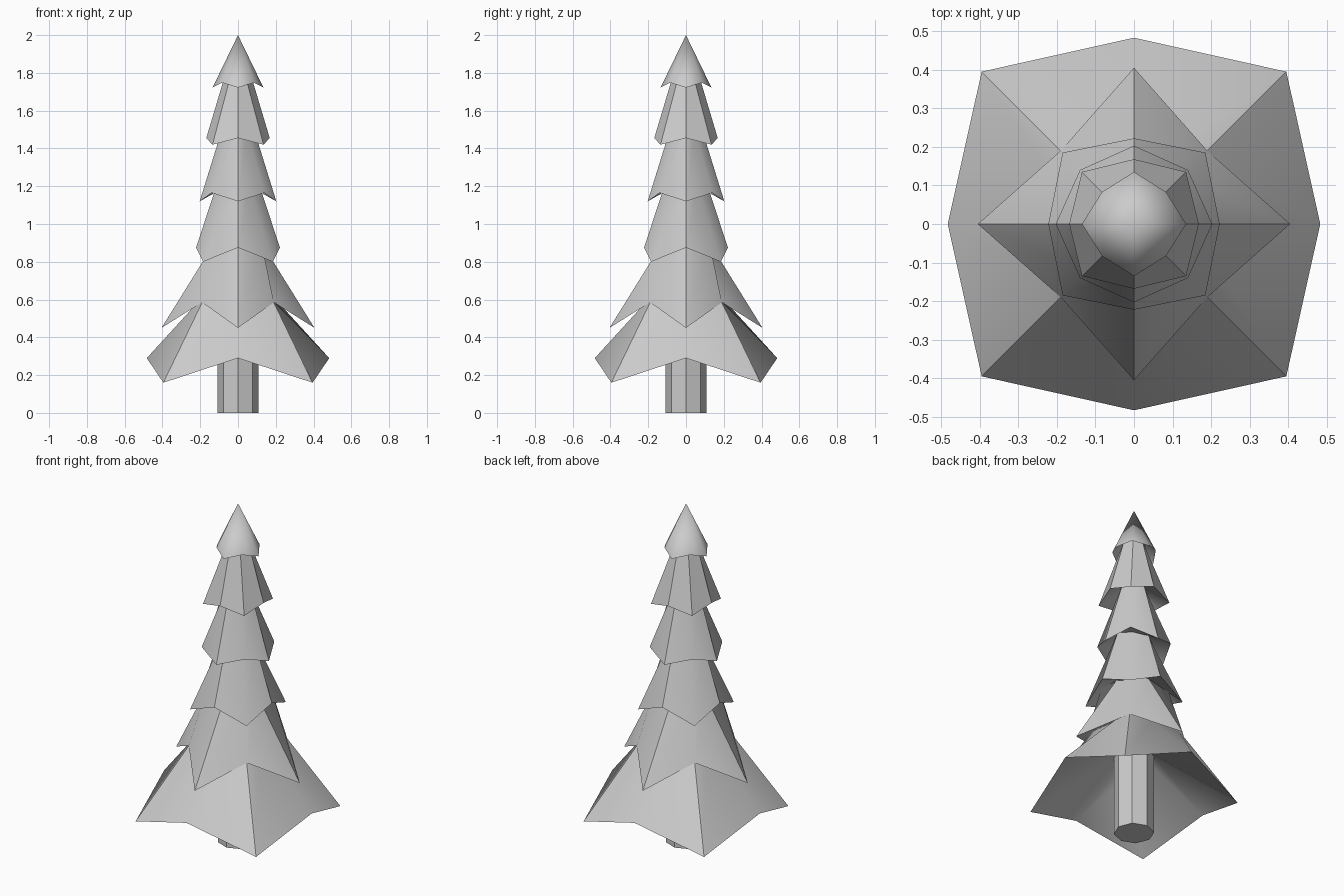
import bpy, bmesh
from math import cos, sin, pi, radians

if "Cube" in bpy.data.objects:
    bpy.data.objects.remove(bpy.data.objects["Cube"])


def ring(bm, axis, diag):
    """Eight points; axis = (radius, z), diag = (x = y offset, z)."""
    pts = []
    for i in range(8):
        a = i * pi / 4
        r, z = axis if i % 2 == 0 else (diag[0] * 2 ** 0.5, diag[1])
        pts.append(bm.verts.new((r * cos(a), r * sin(a), z)))
    return pts


def bridge(bm, low, high):
    for i in range(8):
        j = (i + 1) % 8
        bm.faces.new((low[i], low[j], high[j], high[i]))


def finish(bm, name, angle):
    mesh = bpy.data.meshes.new(name)
    bm.to_mesh(mesh)
    bm.free()
    obj = bpy.data.objects.new(name, mesh)
    bpy.context.collection.objects.link(obj)
    bpy.ops.object.select_all(action='DESELECT')
    obj.select_set(True)
    bpy.context.view_layer.objects.active = obj
    bpy.ops.object.shade_smooth_by_angle(angle=radians(angle))


def skirt(name, neck, hem, top, angle=40):
    """Branch skirt: underside from the neck below out to a zigzag hem, then up to a ring or point."""
    bm = bmesh.new()
    inner, low = ring(bm, *neck), ring(bm, *hem)
    bridge(bm, inner, low)
    if len(top) == 2:
        bridge(bm, low, ring(bm, *top))
    else:
        tip = bm.verts.new(top)
        for i in range(8):
            bm.faces.new((low[i], low[(i + 1) % 8], tip))
    finish(bm, name, angle)


# Narrow necks: trunk top, then the top of each skirt
necks = [
    ((0.108, 0.47), (0.077, 0.47)),
    ((0.14, 0.64), (0.163, 0.64)),
    ((0.125, 0.90), (0.125, 0.90)),
    ((0.115, 1.20), (0.06, 1.20)),
    ((0.085, 1.50), (0.045, 1.50)),
    ((0.065, 1.80), (0.035, 1.80)),
]
# Zigzag hems of the branch skirts
hems = [
    ((0.483, 0.29), (0.395, 0.16)),
    ((0.405, 0.45), (0.19, 0.585)),
    ((0.222, 0.875), (0.185, 0.80)),
    ((0.203, 1.12), (0.14, 1.165)),
    ((0.168, 1.455), (0.135, 1.42)),
]
for n, hem in enumerate(hems):
    skirt(f"branch_skirt_{n + 1}", necks[n], hem, necks[n + 1])

# Smooth pointed top
skirt("tree_tip", necks[5], ((0.135, 1.722), (0.083, 1.748)), (0, 0, 2.0), 80)

# Octagonal trunk
bm = bmesh.new()
base = ring(bm, (0.108, 0), (0.077, 0))
bm.faces.new(base[::-1])
bridge(bm, base, ring(bm, *necks[0]))
finish(bm, "trunk", 40)
